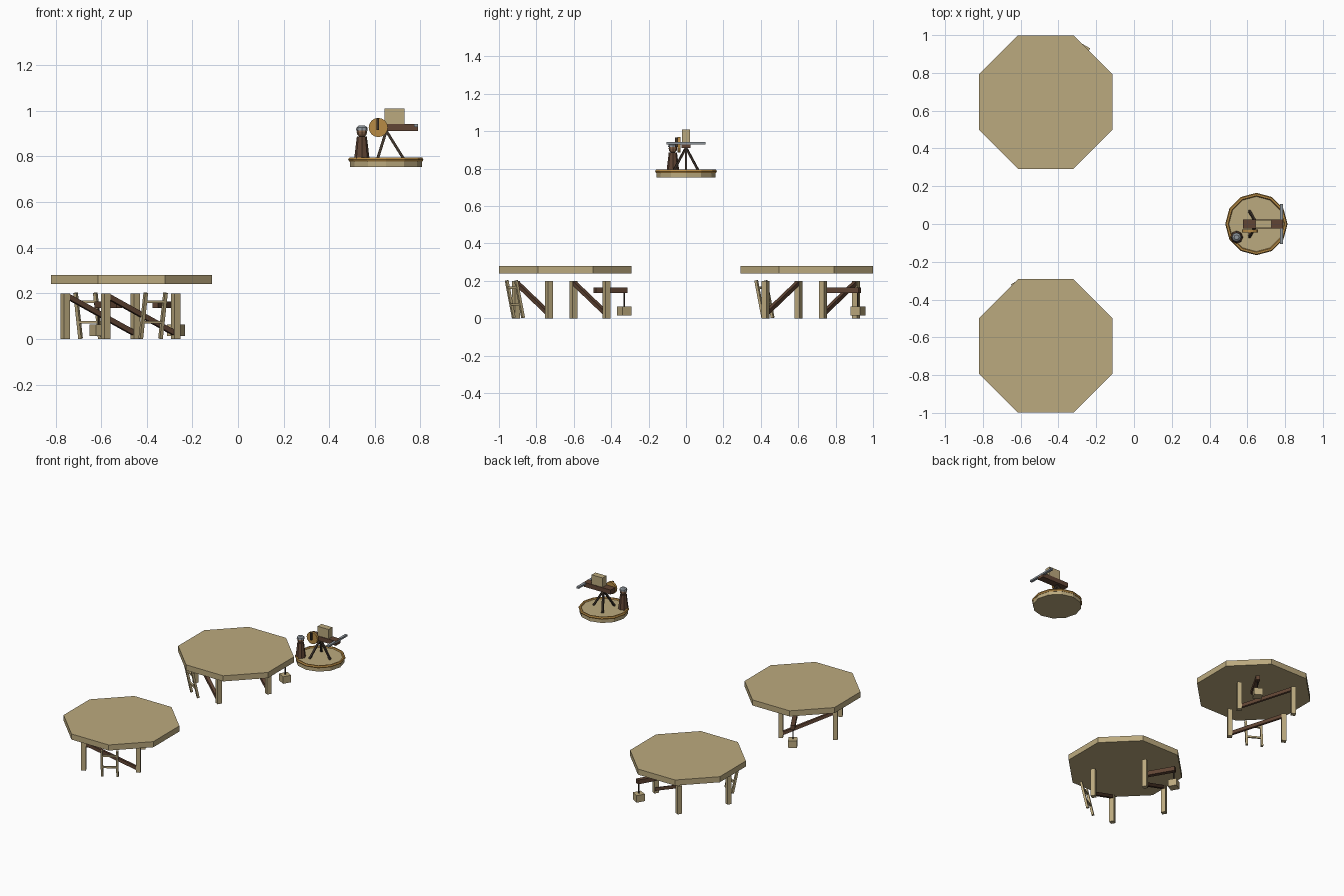
import bpy, math
from mathutils import Vector, Matrix

if "Cube" in bpy.data.objects:
    bpy.data.objects.remove(bpy.data.objects["Cube"])


def mat(name, col):
    m = bpy.data.materials.new(name)
    m.diffuse_color = (*col, 1)
    m.use_nodes = True
    m.node_tree.nodes["Principled BSDF"].inputs["Base Color"].default_value = m.diffuse_color
    return m


TAN = mat("tan_wood", (0.50, 0.40, 0.21))
DARK = mat("dark_wood", (0.12, 0.06, 0.035))
BLACK = mat("dark_iron", (0.05, 0.035, 0.025))
GOLD = mat("golden_rope", (0.48, 0.26, 0.06))
STEEL = mat("steel", (0.28, 0.31, 0.34))
SKIN = mat("skin", (0.25, 0.13, 0.07))
ID = Matrix.Identity(4)


def finish(name, m, M):
    o = bpy.context.object
    o.name = name
    o.matrix_world = M
    o.data.materials.append(m)
    return o


def box(name, c, size, m, M=ID):
    bpy.ops.mesh.primitive_cube_add(size=1)
    return finish(name, m, M @ Matrix.Translation(c) @ Matrix.Diagonal((*size, 1)))


def cone(name, c, r1, r2, h, n, m, rot=ID):
    bpy.ops.mesh.primitive_cone_add(vertices=n, radius1=r1, radius2=r2, depth=h)
    return finish(name, m, Matrix.Translation(c) @ rot)


def bar(name, a, b, w, m, M=ID):
    """Square bar running from a to b."""
    a, b = Vector(a), Vector(b)
    d = b - a
    side = Vector((0, 1, 0)) if abs(d.normalized().y) < 0.5 else Vector((1, 0, 0))
    z = d.normalized()
    x = side.cross(z).normalized()
    y = z.cross(x)
    R = Matrix((x, y, z)).transposed().to_4x4()
    bpy.ops.mesh.primitive_cube_add(size=1)
    return finish(name, m, M @ Matrix.Translation((a + b) / 2) @ R
                  @ Matrix.Diagonal((w, w, d.length, 1)))


# Two ground platforms
for tag, s, ang in (("back", 1, 60), ("front", -1, 120)):
    cone(tag + "_deck", (-0.467, s * 0.645, 0.26), 0.383, 0.383, 0.04, 8, TAN,
         Matrix.Rotation(math.pi / 8, 4, 'Z'))
    M = Matrix.Translation((-0.515, s * 0.667, 0)) @ Matrix.Rotation(math.radians(ang), 4, 'Z')
    # square legs and diagonal braces
    for x in (-0.177, 0.177):
        for y in (-0.177, 0.177):
            box(tag + "_leg", (x, y, 0.1), (0.031, 0.031, 0.2), TAN, M)
        bar(tag + "_brace", (x, 0.172, 0.19), (x, -0.172, 0.025), 0.022, DARK, M)
    # hoist beam, rope and hanging crate
    box(tag + "_hoist_beam", (0.255, -0.085, 0.15), (0.195, 0.028, 0.03), DARK, M)
    box(tag + "_hoist_rope", (0.34, -0.085, 0.1), (0.006, 0.006, 0.08), BLACK, M)
    box(tag + "_crate", (0.34, -0.085, 0.039), (0.058, 0.058, 0.05), TAN, M)
    # ladder
    for y in (-0.05, 0.05):
        bar(tag + "_ladder_rail", (-0.264, y, 0.002), (-0.308, y, 0.202), 0.015, TAN, M)
    for z in (0.073, 0.163):
        box(tag + "_ladder_rung", (-0.264 - 0.22 * z, 0, z), (0.011, 0.1, 0.012), TAN, M)

# Raised lookout platform with rope rim
cone("lookout_deck", (0.648, 0, 0.77), 0.158, 0.158, 0.034, 12, TAN)
bpy.ops.mesh.primitive_torus_add(major_segments=12, minor_segments=6,
                                 major_radius=0.155, minor_radius=0.01)
finish("lookout_rim", GOLD, Matrix.Translation((0.648, 0, 0.786)))

# Tripod
for k in range(3):
    a = math.radians(120 * k)
    bar("tripod_leg", (0.65 + 0.078 * math.cos(a), 0.078 * math.sin(a), 0.787),
        (0.65, 0, 0.912), 0.012, BLACK)

# Repeating crossbow
box("bow_stock", (0.683, 0, 0.927), (0.212, 0.05, 0.032), DARK)
box("bolt_magazine", (0.686, 0, 0.976), (0.086, 0.042, 0.068), TAN)
box("bow_limb", (0.781, 0, 0.936), (0.018, 0.21, 0.012), STEEL)
cone("winding_wheel", (0.615, -0.037, 0.927), 0.042, 0.042, 0.016, 16, GOLD,
     Matrix.Rotation(math.pi / 2, 4, 'X'))
box("crank_handle", (0.613, -0.052, 0.942), (0.011, 0.014, 0.05), BLACK)

# Guard
cone("guard_body", (0.543, -0.07, 0.837), 0.034, 0.022, 0.1, 8, DARK)
bpy.ops.mesh.primitive_uv_sphere_add(segments=8, ring_count=6, radius=0.023)
finish("guard_head", SKIN, Matrix.Translation((0.543, -0.07, 0.907)))
cone("guard_helmet", (0.543, -0.07, 0.921), 0.026, 0.024, 0.012, 8, STEEL)
cone("guard_helmet_crown", (0.543, -0.07, 0.931), 0.024, 0.013, 0.009, 8, STEEL)
